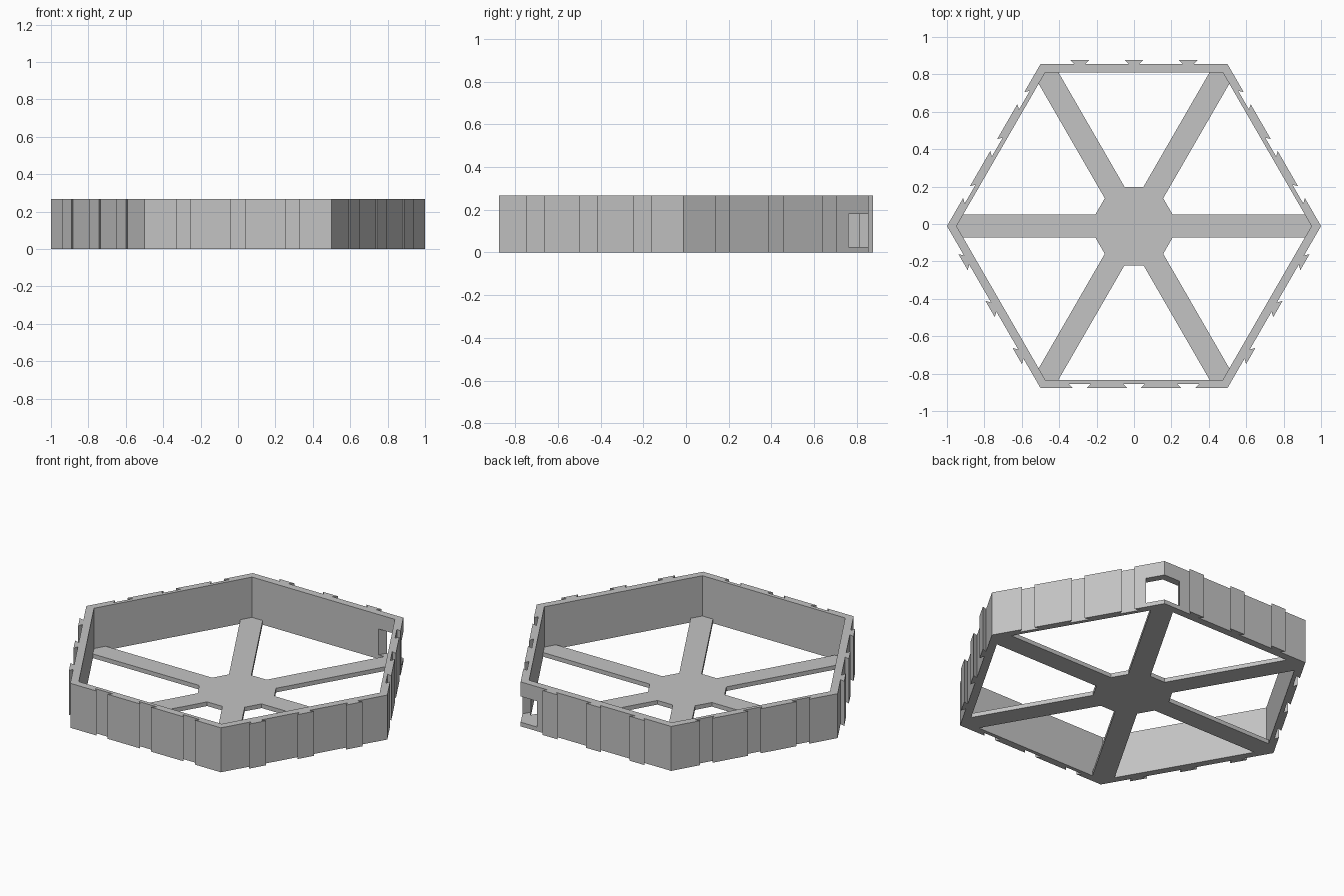
import bpy, bmesh, math
from mathutils import Matrix, Vector

if "Cube" in bpy.data.objects:
    bpy.data.objects.remove(bpy.data.objects["Cube"])

HEIGHT, FLOOR = 0.267, 0.025
R_OUT, R_IN, R_HUB = 1.0, 0.949, 0.242
SPOKE_HALF = 0.061
JOINT_DEPTH = 0.022
CENTRE = Vector((0, -JOINT_DEPTH / 2, 0))
APOTHEM = math.cos(math.radians(30))

grey = bpy.data.materials.new("light_grey")
grey.use_nodes = True
colour = (0.55, 0.55, 0.55, 1)
grey.diffuse_color = colour
grey.node_tree.nodes["Principled BSDF"].inputs["Base Color"].default_value = colour


def turned(x, y, degrees):
    return Matrix.Rotation(math.radians(degrees), 3, "Z") @ Vector((x, y, 0)) + CENTRE


def add_prism(bm, outline, height, open_edges=()):
    """Extrude a counter-clockwise outline, leaving the listed side faces out."""
    low = [bm.verts.new(p) for p in outline]
    high = [bm.verts.new(p + Vector((0, 0, height))) for p in outline]
    bm.faces.new(low[::-1])
    bm.faces.new(high)
    n = len(outline)
    for i in range(n):
        j = (i + 1) % n
        if i not in open_edges:
            bm.faces.new((low[i], low[j], high[j], high[i]))


def finish(bm, name):
    bmesh.ops.remove_doubles(bm, verts=bm.verts, dist=0.0001)
    bmesh.ops.recalc_face_normals(bm, faces=bm.faces)
    mesh = bpy.data.meshes.new(name)
    bm.to_mesh(mesh)
    bm.free()
    mesh.materials.append(grey)
    obj = bpy.data.objects.new(name, mesh)
    bpy.context.collection.objects.link(obj)
    return obj


# Hexagonal rim: sides alternate between dovetail tabs and dovetail notches
bm = bmesh.new()
for side in range(6):
    angle = 30 + 60 * side
    has_tabs = side % 2 == 1
    wall = R_OUT * APOTHEM
    root, tip = (0.028, 0.05) if has_tabs else (0.037, 0.058)
    reach = wall + (JOINT_DEPTH if has_tabs else -JOINT_DEPTH)
    path = [(wall, -R_OUT / 2)]
    for c in (-0.29, 0, 0.29):
        path += [(wall, c - root), (reach, c - tip), (reach, c + tip), (wall, c + root)]
    path += [(wall, R_OUT / 2), (R_IN * APOTHEM, R_IN / 2), (R_IN * APOTHEM, -R_IN / 2)]
    n = len(path)
    add_prism(bm, [turned(x, y, angle) for x, y in path], HEIGHT, (n - 3, n - 1))
rim = finish(bm, "rim")

# Window through one rim corner
bm = bmesh.new()
corners = [(0.8, -0.093), (1.1, -0.093), (1.1, 0.093), (0.8, 0.093)]
add_prism(bm, [turned(x, y, 60) for x, y in corners], 0.18 - FLOOR)
cutter = finish(bm, "window_cutter")
cutter.location.z = FLOOR
cutter.hide_render = True
cut = rim.modifiers.new("window", "BOOLEAN")
cut.operation = "DIFFERENCE"
cut.solver = "EXACT"
cut.object = cutter
bpy.context.view_layer.objects.active = rim
bpy.ops.object.modifier_apply(modifier=cut.name)
bpy.data.objects.remove(cutter)

# Flat hub with six spokes reaching the inner corners
bm = bmesh.new()
slope = SPOKE_HALF / math.tan(math.radians(60))
spoke = [(R_HUB - slope, -SPOKE_HALF), (R_IN - slope, -SPOKE_HALF), (R_IN, 0),
         (R_IN - slope, SPOKE_HALF), (R_HUB - slope, SPOKE_HALF)]
outline = [turned(x, y, 60 * k) for k in range(6) for x, y in spoke]
add_prism(bm, outline, FLOOR)
finish(bm, "hub_and_spokes")
